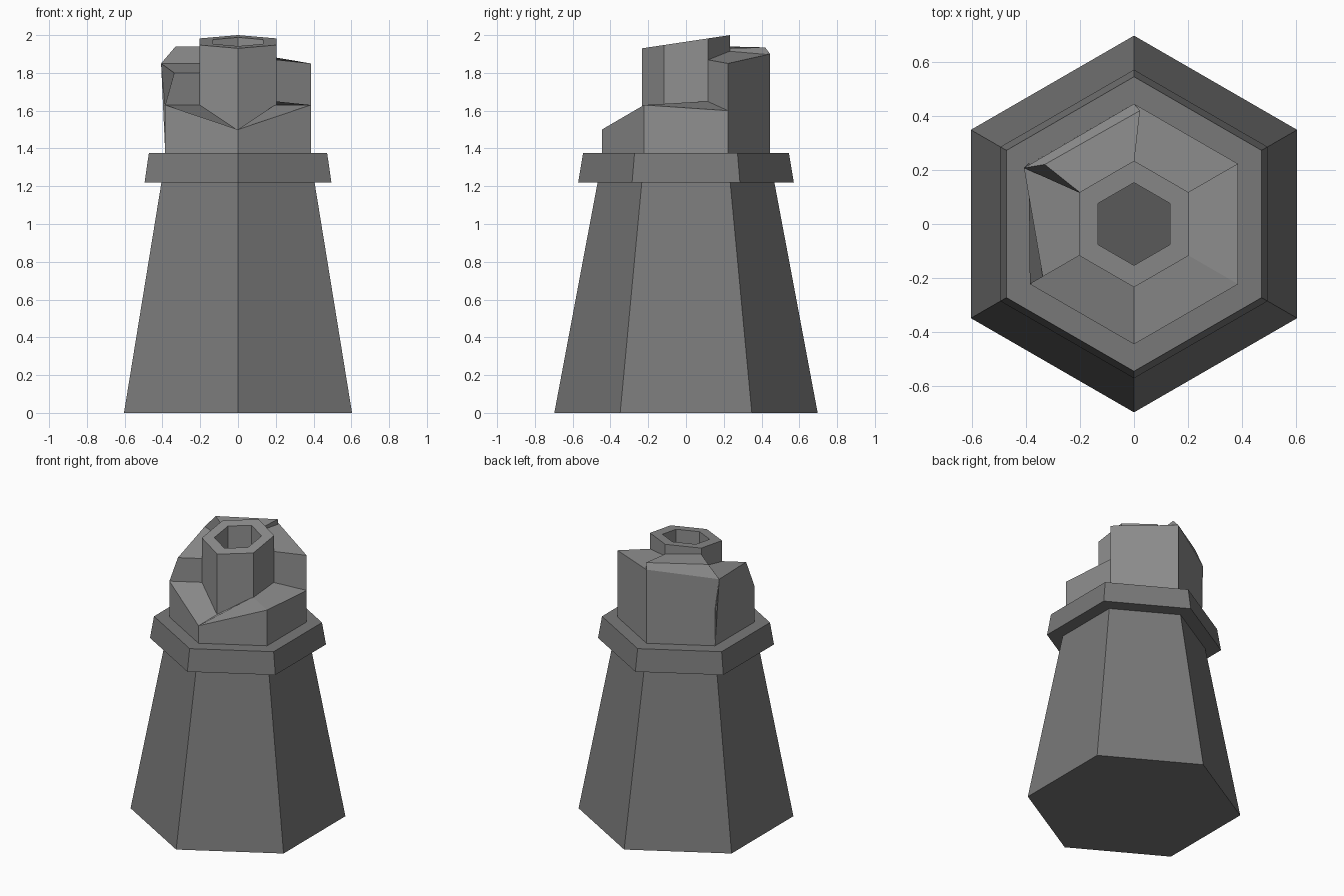
import bpy, bmesh
from math import radians, cos, sin

if "Cube" in bpy.data.objects:
    bpy.data.objects.remove(bpy.data.objects["Cube"])


def material(name, v):
    m = bpy.data.materials.new(name)
    m.diffuse_color = (v, v, v, 1)
    m.use_nodes = True
    m.node_tree.nodes["Principled BSDF"].inputs["Base Color"].default_value = m.diffuse_color
    return m


DARK = material("dark grey stone", 0.19)
LIGHT = material("light grey stone", 0.28)
SOOT = material("soot grey", 0.10)
CORNERS = [-90 + 60 * i for i in range(6)]


def polar(r, angle, z):
    a = radians(angle)
    return (r * cos(a), r * sin(a), z)


def loft(name, rings, mats, closed=True, caps=True):
    """Skin successive rings of points; optionally join last ring to first."""
    bm = bmesh.new()
    rows = [[bm.verts.new(p) for p in ring] for ring in rings]
    n = len(rows[0])
    for a, b in zip(rows, rows[1:]):
        for i in range(n):
            j = (i + 1) % n
            bm.faces.new((a[i], a[j], b[j], b[i]))
    if caps:
        bm.faces.new(rows[0])
        top = bm.faces.new(rows[-1])
        if len(mats) > 1:
            top.material_index = 1
    bmesh.ops.recalc_face_normals(bm, faces=bm.faces)
    me = bpy.data.meshes.new(name)
    bm.to_mesh(me)
    bm.free()
    for m in mats:
        me.materials.append(m)
    ob = bpy.data.objects.new(name, me)
    bpy.context.collection.objects.link(ob)
    return ob


def hexagon(r, z):
    return [polar(r, a, z) for a in CORNERS]


def slanted_hexagon(r):
    return [(x, y, 1.965 + 0.15 * y) for x, y, _ in hexagon(r, 0)]


# Tapered tower and its collar
loft("tower", [hexagon(0.697, 0), hexagon(0.468, 1.22)], [DARK])
loft("collar", [hexagon(0.571, 1.22), hexagon(0.545, 1.375)], [DARK])

# Central pipe with slanted rim and a dark floor in its bore
loft("pipe", [hexagon(0.234, 1.375), slanted_hexagon(0.234),
              slanted_hexagon(0.153), hexagon(0.153, 1.5)], [LIGHT, SOOT])


# Broken wall around the pipe: one wedge per side.
# Each end lists its upper outline as (radius, height, angle shift).
R, INNER = 0.445, 0.225
WEDGES = [
    ("front_right", -90, [(R, 1.50, 0), (INNER, 1.50, 0)],
     [(R, 1.63, 0), (INNER, 1.63, 0)]),
    ("right", -30, [(R, 1.63, 0), (INNER, 1.63, 0)],
     [(R, 1.60, 0), (INNER, 1.65, 0)]),
    ("back_right", 30, [(R, 1.85, 0), (INNER, 1.87, 0)],
     [(R, 1.90, 0), (INNER, 1.915, 0)]),
    ("back_left", 90, [(R, 1.90, 0), (0.42, 1.935, -3), (INNER, 1.93, 0)],
     [(0.457, 1.85, 3), (0.397, 1.94, -3.7), (INNER, 1.94, 0)]),
    ("left", 150, [(0.45, 1.63, 0), (0.457, 1.85, 3), (INNER, 1.85, 0)],
     [(R, 1.63, 0), (0.39, 1.80, 0), (INNER, 1.80, 0)]),
    ("front_left", 210, [(R, 1.63, 0), (INNER, 1.63, 0)],
     [(R, 1.50, 0), (INNER, 1.50, 0)]),
]
for side, angle, start, end in WEDGES:
    ends = []
    for a, outline in ((angle, start), (angle + 60, end)):
        ends.append([polar(INNER, a, 1.375), polar(R, a, 1.375)]
                    + [polar(r, a + shift, z) for r, z, shift in outline])
    loft("broken_wall_" + side, ends, [LIGHT])
